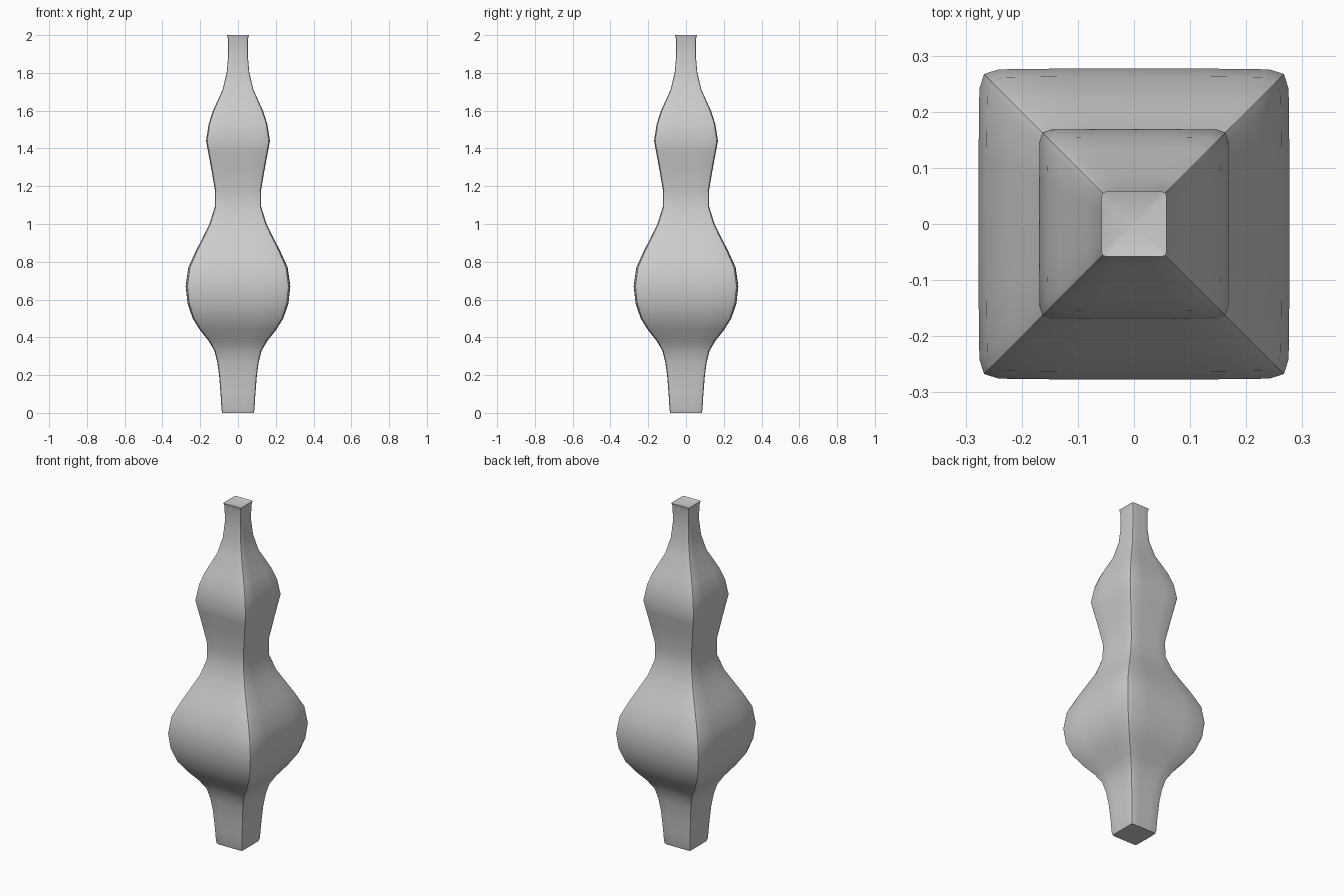
import bpy
import bmesh

if "Cube" in bpy.data.objects:
    bpy.data.objects.remove(bpy.data.objects["Cube"])

# Silhouette of the baluster: (height, half width)
PROFILE = [
    (0.0, 0.083), (0.015, 0.087), (0.10, 0.092), (0.20, 0.10), (0.27, 0.11),
    (0.33, 0.125), (0.38, 0.155), (0.44, 0.202), (0.50, 0.24), (0.58, 0.267),
    (0.67, 0.277), (0.77, 0.263), (0.86, 0.222), (0.93, 0.186), (1.00, 0.151),
    (1.09, 0.123), (1.18, 0.122), (1.30, 0.143), (1.38, 0.158), (1.44, 0.169),
    (1.53, 0.155), (1.60, 0.132), (1.71, 0.082), (1.80, 0.060), (1.89, 0.052),
    (1.98, 0.053), (2.0, 0.058),
]

# One side of the bowed square section, starting at its corner
SIDE = [(-0.965, 0.965), (-0.87, 0.995), (-0.45, 1.0), (0.0, 1.0),
        (0.45, 1.0), (0.87, 0.995)]


def section(z, half):
    """Four copies of the side, each turned by a quarter."""
    pts = []
    for turn in range(4):
        for a, b in SIDE:
            for _ in range(turn):
                a, b = b, -a
            pts.append((a * half, b * half, z))
    return pts


bm = bmesh.new()
rings = [[bm.verts.new(p) for p in section(z, h)] for z, h in PROFILE]
n = len(rings[0])

# Shaft walls
for low, high in zip(rings, rings[1:]):
    for i in range(n):
        j = (i + 1) % n
        bm.faces.new((low[i], low[j], high[j], high[i])).smooth = True

# Flat foot and slightly dished top
bm.faces.new(rings[0])
centre = bm.verts.new((0, 0, 1.985))
for i in range(n):
    bm.faces.new((rings[-1][i], rings[-1][(i + 1) % n], centre)).smooth = True
bmesh.ops.recalc_face_normals(bm, faces=bm.faces)

# Hard edges down the four corners and round both ends
for ring in (rings[0], rings[-1]):
    for i in range(n):
        bm.edges.get((ring[i], ring[(i + 1) % n])).smooth = False
for low, high in zip(rings, rings[1:]):
    for i in range(0, n, len(SIDE)):
        bm.edges.get((low[i], high[i])).smooth = False

mesh = bpy.data.meshes.new("baluster")
bm.to_mesh(mesh)
bm.free()

grey = bpy.data.materials.new("light grey")
grey.diffuse_color = (0.6, 0.6, 0.6, 1.0)
grey.use_nodes = True
grey.node_tree.nodes["Principled BSDF"].inputs["Base Color"].default_value = grey.diffuse_color
mesh.materials.append(grey)
baluster = bpy.data.objects.new("baluster", mesh)
bpy.context.collection.objects.link(baluster)
